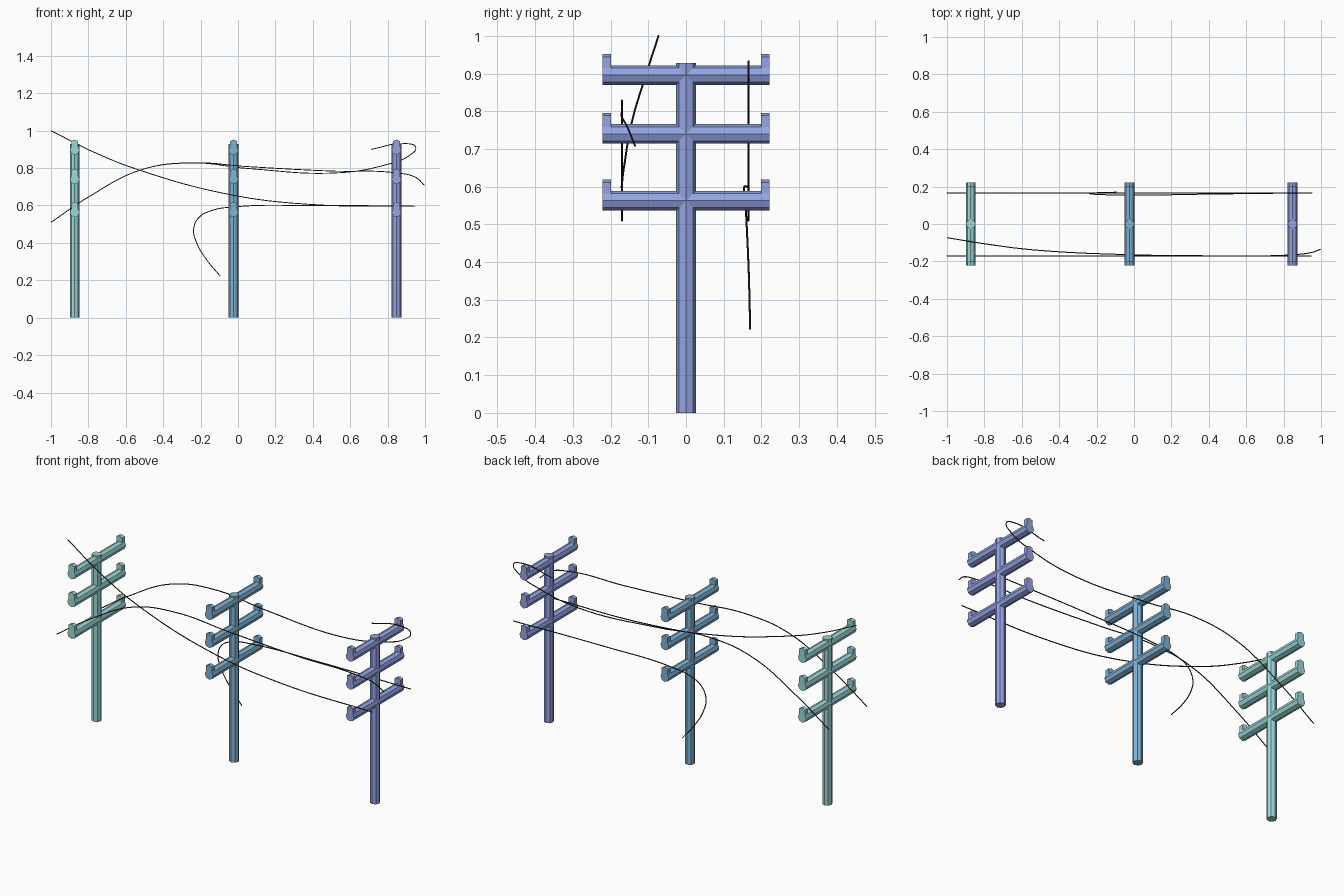
import bpy
import bmesh
from math import cos, sin, pi
from mathutils import Vector

cube = bpy.data.objects.get("Cube")
if cube:
    bpy.data.objects.remove(cube)

R = 0.026           # radius of the eight-sided timbers
POLE_TOP = 0.928
ARM_HALF = 0.222
LUG_DEPTH = 0.023
LUG_RISE = 0.03
ARM_HEIGHTS = {"upper": 0.896, "middle": 0.74, "lower": 0.563}


def srgb(r, g, b):
    """Turn display values (0-255) into a linear colour."""
    return [((c / 255 + 0.055) / 1.055) ** 2.4 for c in (r, g, b)] + [1.0]


def material(name, colour):
    m = bpy.data.materials.new(name)
    m.use_nodes = True
    m.diffuse_color = colour
    m.node_tree.nodes["Principled BSDF"].inputs["Base Color"].default_value = colour
    return m


def make_object(name, bm, mat):
    bmesh.ops.recalc_face_normals(bm, faces=bm.faces)
    mesh = bpy.data.meshes.new(name)
    bm.to_mesh(mesh)
    bm.free()
    mesh.materials.append(mat)
    obj = bpy.data.objects.new(name, mesh)
    bpy.context.collection.objects.link(obj)


def prism(bm, profile, start, step):
    """Extrude a closed profile, placed at start, along step."""
    face = bm.faces.new([bm.verts.new(p + start) for p in profile])
    result = bmesh.ops.extrude_face_region(bm, geom=[face], use_keep_orig=True)
    verts = [g for g in result["geom"] if isinstance(g, bmesh.types.BMVert)]
    bmesh.ops.translate(bm, verts=verts, vec=step)


# Octagons with corners on the axes
angles = [i * pi / 4 for i in range(8)]
pole_profile = [Vector((R * cos(a), R * sin(a), 0)) for a in angles]
arm_profile = [Vector((R * cos(a), 0, R * sin(a))) for a in angles]
# The lug continues the upper two faces of the arm upwards
rise = Vector((0, 0, LUG_RISE))
ridge = arm_profile[1:4]
lug_profile = [p + rise for p in ridge] + [ridge[2], ridge[0]]


def build_post(side, x, mat):
    bm = bmesh.new()
    prism(bm, pole_profile, Vector((x, 0, 0)), Vector((0, 0, POLE_TOP)))
    make_object(side + "_pole", bm, mat)
    for level, z in ARM_HEIGHTS.items():
        bm = bmesh.new()
        prism(bm, arm_profile, Vector((x, -ARM_HALF, z)), Vector((0, 2 * ARM_HALF, 0)))
        for y in (-ARM_HALF, ARM_HALF - LUG_DEPTH):
            prism(bm, lug_profile, Vector((x, y, z)), Vector((0, LUG_DEPTH, 0)))
        make_object(f"{side}_{level}_crossarm", bm, mat)


# Three posts, each in its own colour
build_post("right", -0.873, material("teal", srgb(157, 217, 215)))
build_post("middle", -0.024, material("sky blue", srgb(130, 180, 215)))
build_post("left", 0.847, material("periwinkle", srgb(149, 165, 228)))

charcoal = material("wire charcoal", srgb(45, 45, 45))


def build_wire(name, points):
    """Thin tube through the points, turned into a mesh."""
    curve = bpy.data.curves.new(name, "CURVE")
    curve.dimensions = "3D"
    curve.resolution_u = 10
    curve.bevel_depth = 0.0027
    curve.bevel_resolution = 1
    curve.use_fill_caps = True
    spline = curve.splines.new("BEZIER")
    spline.bezier_points.add(len(points) - 1)
    for bp, co in zip(spline.bezier_points, points):
        bp.co = co
        bp.handle_left_type = bp.handle_right_type = "AUTO"
    curve.materials.append(charcoal)
    obj = bpy.data.objects.new(name, curve)
    bpy.context.collection.objects.link(obj)
    bpy.ops.object.select_all(action="DESELECT")
    obj.select_set(True)
    bpy.context.view_layer.objects.active = obj
    bpy.ops.object.convert(target="MESH")
    bpy.ops.object.shade_smooth_by_angle()


# Long wire sagging down from the upper right
build_wire("front_sagging_wire", [
    (-1, -0.073, 1.0), (-0.77, -0.11, 0.885), (-0.53, -0.139, 0.79),
    (-0.026, -0.164, 0.655), (0.4, -0.17, 0.605), (0.95, -0.17, 0.596)])

# Arching wire along the front that droops at its left end
build_wire("front_arching_wire", [
    (-1, -0.17, 0.51), (-0.8, -0.17, 0.645), (-0.52, -0.17, 0.79),
    (-0.25, -0.17, 0.828), (0.05, -0.17, 0.808), (0.5, -0.17, 0.784),
    (0.84, -0.165, 0.775), (0.95, -0.152, 0.75), (0.997, -0.135, 0.708)])

# Arching wire along the back that curls over at its left end
build_wire("back_curling_wire", [(x, 0.166, z) for x, z in (
    (-1, 0.51), (-0.8, 0.645), (-0.52, 0.79), (-0.25, 0.828), (0.05, 0.798),
    (0.54, 0.775), (0.78, 0.815), (0.92, 0.87), (0.95, 0.91),
    (0.9, 0.931), (0.71, 0.9))])

# Broken wire hanging from the lower back arms
build_wire("back_hanging_wire", [
    (-0.095, 0.17, 0.222), (-0.175, 0.168, 0.32), (-0.225, 0.165, 0.41),
    (-0.237, 0.162, 0.475), (-0.21, 0.159, 0.535), (-0.14, 0.156, 0.573),
    (-0.026, 0.154, 0.592), (0.4, 0.16, 0.6), (0.95, 0.167, 0.596)])
